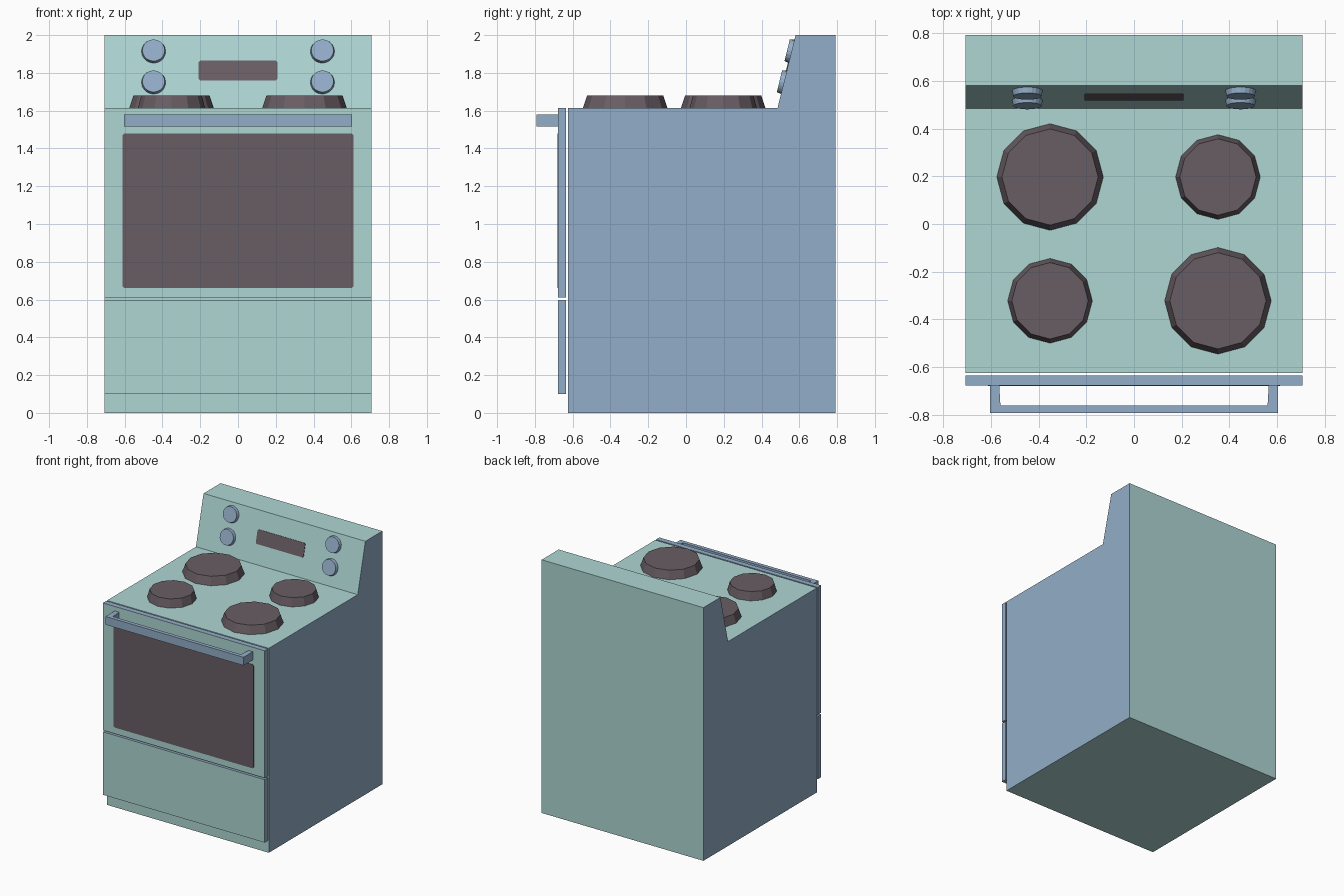
import bpy, bmesh, math
from mathutils import Vector, Matrix

if "Cube" in bpy.data.objects:
    bpy.data.objects.remove(bpy.data.objects["Cube"])


def material(name, rgb):
    m = bpy.data.materials.new(name)
    m.diffuse_color = (*rgb, 1)
    m.use_nodes = True
    m.node_tree.nodes["Principled BSDF"].inputs["Base Color"].default_value = m.diffuse_color
    return m


TEAL = material("pale teal enamel", (0.42, 0.67, 0.65))
BLUE = material("steel blue", (0.29, 0.42, 0.58))
DARK = material("dark brown glass", (0.14, 0.11, 0.125))

W, BACK, TOP = 0.707, 0.792, 1.615
# Sloped control panel: from its foot to its upper edge, in (y, z)
FOOT, HEAD = Vector((0, 0.485, TOP)), Vector((0, 0.58, 2.0))
SLOPE = (HEAD - FOOT).normalized()
NORMAL = Vector((0, -SLOPE.z, SLOPE.y))


def on_panel(x, z):
    p = FOOT.lerp(HEAD, (z - FOOT.z) / (HEAD.z - FOOT.z))
    return Vector((x, p.y, p.z))


def finish(name, bm, mats, rule=None):
    bmesh.ops.recalc_face_normals(bm, faces=bm.faces[:])
    bm.normal_update()
    if rule:
        for f in bm.faces:
            f.material_index = rule(f.normal)
    me = bpy.data.meshes.new(name)
    bm.to_mesh(me)
    bm.free()
    for m in mats:
        me.materials.append(m)
    ob = bpy.data.objects.new(name, me)
    bpy.context.collection.objects.link(ob)
    return ob


def prism(name, points, direction, mats, rule=None):
    """Extrude a closed planar outline along a vector."""
    bm = bmesh.new()
    face = bm.faces.new([bm.verts.new(p) for p in points])
    ext = bmesh.ops.extrude_face_region(bm, geom=[face], use_keep_orig=True)
    moved = [v for v in ext["geom"] if isinstance(v, bmesh.types.BMVert)]
    bmesh.ops.translate(bm, verts=moved, vec=direction)
    return finish(name, bm, mats, rule)


def disc(name, base, axis, r1, r2, height, sides, mat):
    """Tapered cylinder standing on a point along an axis."""
    rot = Vector(axis).to_track_quat('Z', 'Y').to_matrix().to_4x4()
    m = Matrix.Translation(base) @ rot @ Matrix.Translation((0, 0, height / 2))
    bm = bmesh.new()
    bmesh.ops.create_cone(bm, cap_ends=True, segments=sides, radius1=r1,
                          radius2=r2, depth=height, matrix=m)
    return finish(name, bm, [mat])


def chamfered(hw, z0, z1, c):
    """Rectangle outline with clipped corners, as (x, z) pairs."""
    return [(-hw + c, z0), (hw - c, z0), (hw, z0 + c), (hw, z1 - c),
            (hw - c, z1), (-hw + c, z1), (-hw, z1 - c), (-hw, z0 + c)]


# Body: side profile swept across, with blue side walls
profile = [(-0.625, 0), (BACK, 0), (BACK, 2), (HEAD.y, 2),
           (FOOT.y, TOP), (-0.625, TOP)]
prism("body", [(-W, y, z) for y, z in profile], (2 * W, 0, 0),
      [TEAL, BLUE], lambda n: int(abs(n.x) > 0.5))

# Oven door and drawer: teal fronts, blue edges
for name, z0, z1 in (("oven_door", 0.61, TOP), ("drawer", 0.10, 0.597)):
    prism(name, [(-W, -0.677, z0), (W, -0.677, z0), (W, -0.677, z1), (-W, -0.677, z1)],
          (0, 0.042, 0), [TEAL, BLUE], lambda n: int(n.y > -0.5))

# Door window
prism("door_window", [(x, -0.676, z) for x, z in chamfered(0.612, 0.66, 1.48, 0.01)],
      (0, -0.004, 0), [DARK])

# Door handle: U-shaped outline raised upward
half = [(0.565, -0.677), (0.56, -0.762)]
outer = [(0.603, -BACK), (0.603, -0.677)]
right = outer + half
outline = right + [(-x, y) for x, y in reversed(right)]
prism("door_handle", [(x, y, 1.515) for x, y in outline], (0, 0, 0.065), [BLUE])

# Burners: large and small on opposite diagonals
for sx in (-1, 1):
    for row, y in (("front", -0.322), ("rear", 0.197)):
        big = (sx > 0) == (row == "front")
        r = 0.224 if big else 0.178
        disc(f"{row}_{'right' if sx > 0 else 'left'}_burner", (0.352 * sx, y, TOP - 0.002),
             (0, 0, 1), r, r * 0.9, 0.067, 12, DARK)

# Control knobs
for sx in (-1, 1):
    for row, z in (("lower", 1.75), ("upper", 1.914)):
        disc(f"{row}_{'right' if sx > 0 else 'left'}_knob", on_panel(0.447 * sx, z),
             NORMAL, 0.064, 0.059, 0.024, 20, BLUE)

# Display panel on the slope
prism("display", [on_panel(x, z) for x, z in chamfered(0.208, 1.76, 1.864, 0.008)],
      NORMAL * 0.004, [DARK])
